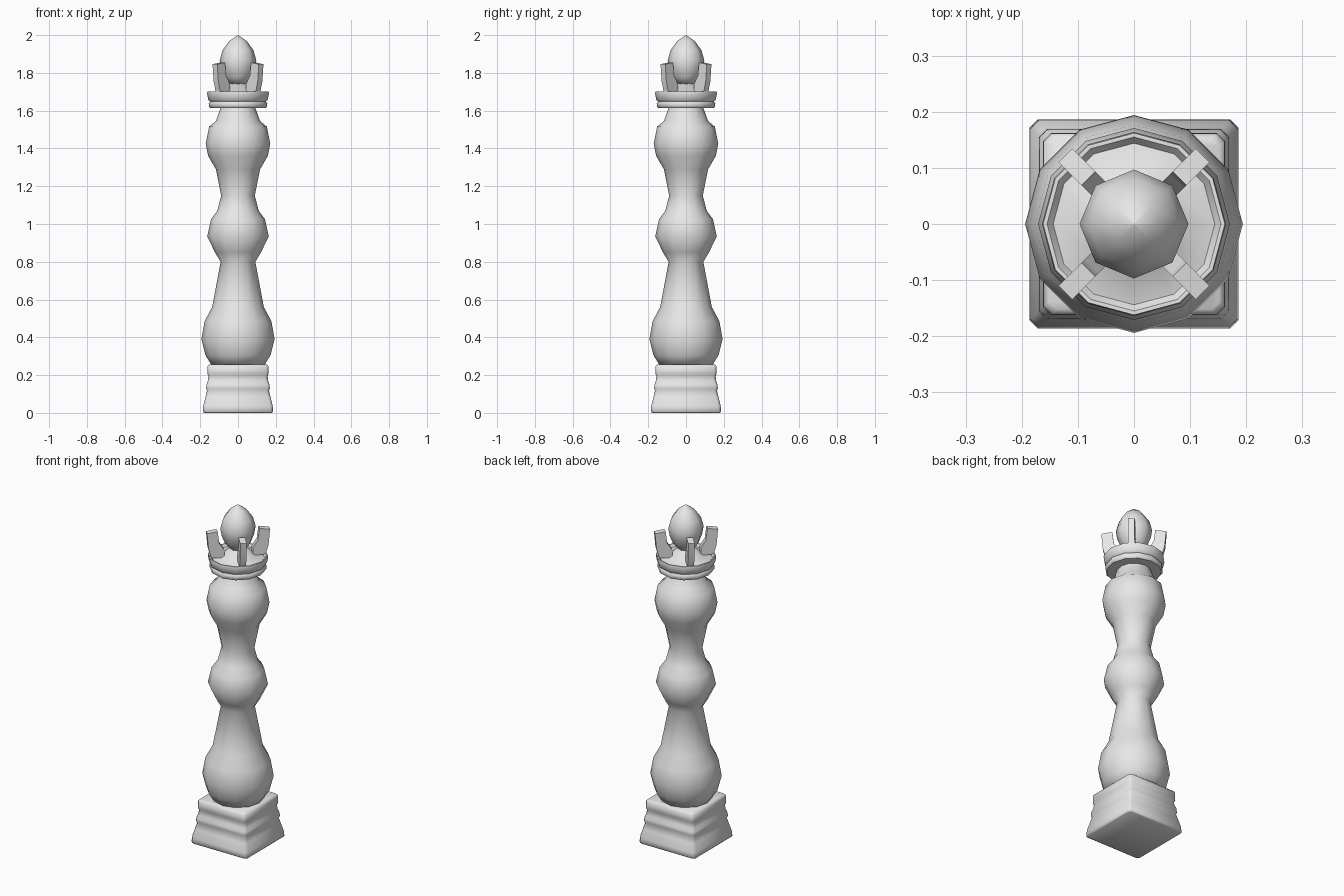
import bpy, bmesh, math
from mathutils import Matrix, Vector

if "Cube" in bpy.data.objects:
    bpy.data.objects.remove(bpy.data.objects["Cube"])

stone = bpy.data.materials.new("grey stone")
stone.diffuse_color = (0.8, 0.8, 0.8, 1)
stone.use_nodes = True
stone.node_tree.nodes["Principled BSDF"].inputs["Base Color"].default_value = stone.diffuse_color


def finish(name, bm, angle):
    """Turn a bmesh into a shaded object."""
    bmesh.ops.remove_doubles(bm, verts=bm.verts, dist=1e-5)
    bmesh.ops.recalc_face_normals(bm, faces=bm.faces)
    mesh = bpy.data.meshes.new(name)
    bm.to_mesh(mesh)
    bm.free()
    mesh.materials.append(stone)
    mesh.shade_smooth()
    mesh.set_sharp_from_angle(angle=math.radians(angle))
    obj = bpy.data.objects.new(name, mesh)
    bpy.context.collection.objects.link(obj)
    return obj


def loft(name, profile, section, angle):
    """Skin rings of (size, height); section(size) gives the outline."""
    bm = bmesh.new()
    rings = [[bm.verts.new((x, y, z)) for x, y in section(s)] for s, z in profile]
    n = len(rings[0])
    for low, high in zip(rings, rings[1:]):
        for i in range(n):
            j = (i + 1) % n
            bm.faces.new((low[i], low[j], high[j], high[i]))
    bm.faces.new(rings[0][::-1])
    bm.faces.new(rings[-1])
    return finish(name, bm, angle)


def polygon(sides):
    return lambda r: [(r * math.cos(2 * math.pi * i / sides),
                       r * math.sin(2 * math.pi * i / sides)) for i in range(sides)]


def clipped_square(h, c=0.014):
    k = h - c
    return [(h, -k), (h, k), (k, h), (-k, h), (-h, k), (-h, -k), (-k, -h), (k, -h)]


# Moulded square plinth
loft("plinth", [(.180, 0), (.186, .006), (.184, .035), (.172, .085), (.164, .118),
                (.169, .130), (.167, .148), (.160, .168), (.157, .195),
                (.162, .207), (.161, .248), (.152, .256)], clipped_square, 50)

# Turned shaft with three bulbs
loft("shaft", [(.138, .250), (.172, .305), (.194, .39), (.177, .485), (.137, .56),
               (.092, .80), (.122, .85), (.163, .935), (.143, 1.025), (.110, 1.07),
               (.089, 1.15), (.117, 1.29), (.158, 1.36), (.171, 1.425),
               (.153, 1.515), (.117, 1.545), (.090, 1.62)], polygon(12), 60)

# Grooved collar with a dished top
loft("collar", [(.085, 1.615), (.147, 1.615), (.154, 1.622), (.155, 1.640),
                (.148, 1.649), (.157, 1.657), (.164, 1.690), (.162, 1.702),
                (.155, 1.702), (.144, 1.688), (.090, 1.700), (.040, 1.746)],
     polygon(12), 45)

# Egg shaped finial
loft("finial", [(.045, 1.742), (.072, 1.775), (.090, 1.82), (.097, 1.865),
                (.082, 1.92), (.047, 1.968), (.001, 2.0)], polygon(8), 60)

# Four curved crown prongs on the diagonals
outline = [(.150, 1.700), (.165, 1.755), (.173, 1.846), (.115, 1.855),
           (.106, 1.785), (.078, 1.742), (.078, 1.695)]
half = 0.0175
bm = bmesh.new()
for k in range(4):
    turn = Matrix.Rotation(math.radians(45 + 90 * k), 3, 'Z')
    a, b = ([bm.verts.new(turn @ Vector((r, s, z))) for r, z in outline]
            for s in (-half, half))
    bm.faces.new(a)
    bm.faces.new(b[::-1])
    for i in range(len(outline)):
        j = (i + 1) % len(outline)
        bm.faces.new((a[j], a[i], b[i], b[j]))
finish("crown_prongs", bm, 35)
